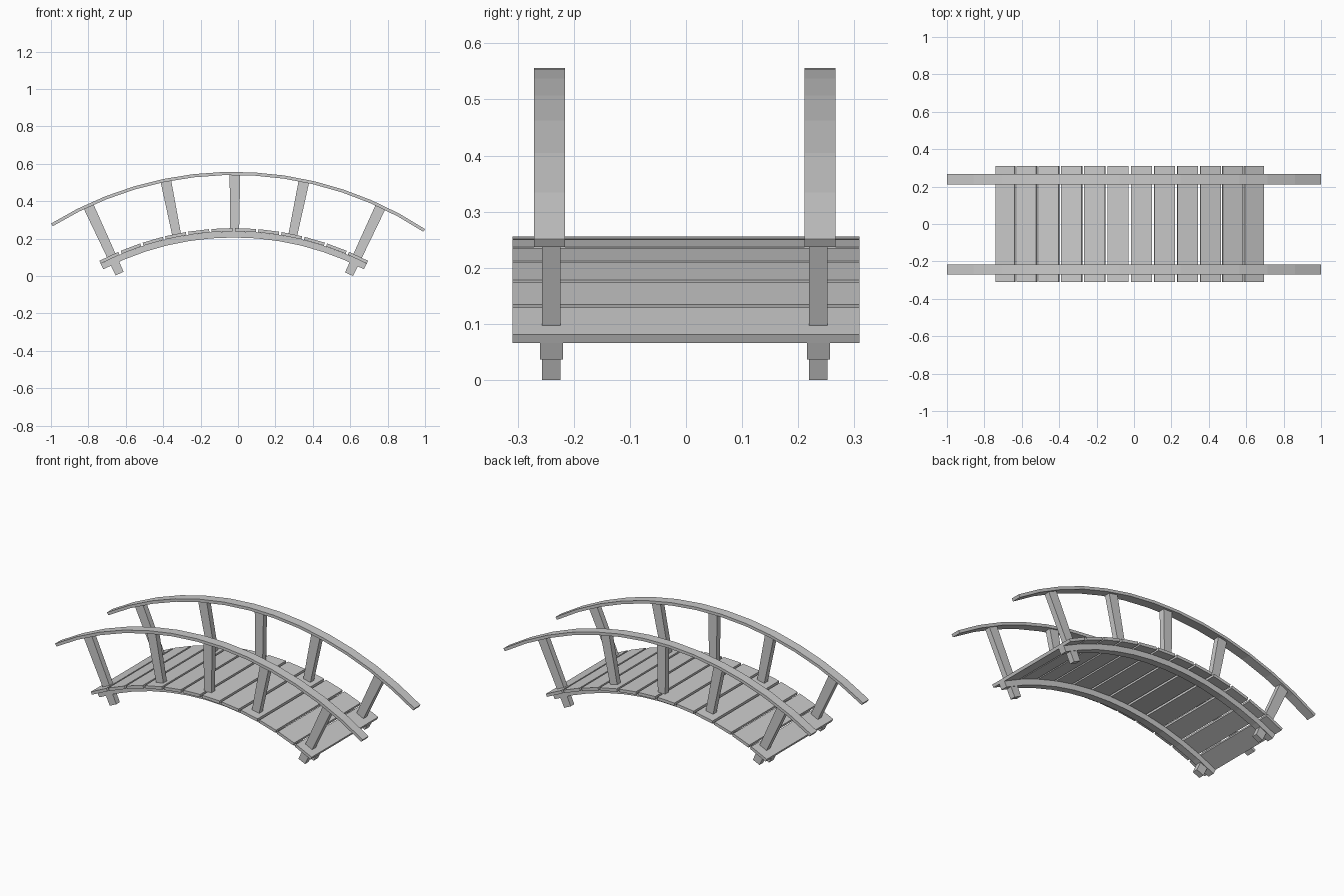
import bpy, bmesh
from math import sin, cos, radians

if "Cube" in bpy.data.objects:
    bpy.data.objects.remove(bpy.data.objects["Cube"])

# Common centre of all the arcs
CX, CZ = -0.023, -1.307


def polar(r, deg, side=0.0):
    """Point at radius r and angle from vertical, shifted sideways along the tangent."""
    a = radians(deg)
    return (CX + r * sin(a) + side * cos(a), CZ + r * cos(a) - side * sin(a))


def finish(name, bm):
    bmesh.ops.recalc_face_normals(bm, faces=bm.faces)
    me = bpy.data.meshes.new(name)
    bm.to_mesh(me)
    bm.free()
    ob = bpy.data.objects.new(name, me)
    bpy.context.collection.objects.link(ob)
    return ob


def loft(name, sections, y, width):
    """Rectangular bar through (lower, upper) point pairs in the xz plane."""
    bm = bmesh.new()
    rings = []
    for (x0, z0), (x1, z1) in sections:
        a, b = y - width / 2, y + width / 2
        rings.append([bm.verts.new(p) for p in
                      ((x0, a, z0), (x0, b, z0), (x1, b, z1), (x1, a, z1))])
    for r, s in zip(rings, rings[1:]):
        for i in range(4):
            j = (i + 1) % 4
            bm.faces.new((r[i], r[j], s[j], s[i]))
    bm.faces.new(rings[0])
    bm.faces.new(rings[-1])
    return finish(name, bm)


def arc_bar(name, r0, r1, start, end, segs, y, width):
    angles = [start + (end - start) * i / segs for i in range(segs + 1)]
    return loft(name, [(polar(r0, a), polar(r1, a)) for a in angles], y, width)


# Deck planks
PITCH = 4.6
for i in range(12):
    a = (i - 5.5) * PITCH
    h = 0.056
    loft(f"deck_plank_{i + 1}",
         [(polar(1.545, a, -h), polar(1.562, a, -h)),
          (polar(1.545, a, h), polar(1.562, a, h))], 0, 0.618)

# Post angle and foot radius: the end posts run through the deck to the ground
POSTS = [(-24.8, 1.454), (-11.3, 1.54), (0.2, 1.54), (11.7, 1.54), (25.1, 1.454)]

for label, s in (("front", -1), ("back", 1)):
    y = s * 0.238 - 0.002
    # Arched beam under the planks
    arc_bar(f"{label}_beam", 1.513, 1.546, -27.4, 27.4, 12, y, 0.041)
    # Arched handrail
    arc_bar(f"{label}_handrail", 1.847, 1.864, -31.6, 33.3, 13, y - 0.0005 + s * 0.003, 0.055)
    # Tapered posts
    for k, (a, foot) in enumerate(POSTS):
        b, t = 0.0235, 0.0285
        loft(f"{label}_post_{k + 1}",
             [(polar(foot, a, -b), polar(foot, a, b)),
              (polar(1.851, a, -t), polar(1.851, a, t))], y, 0.033)
